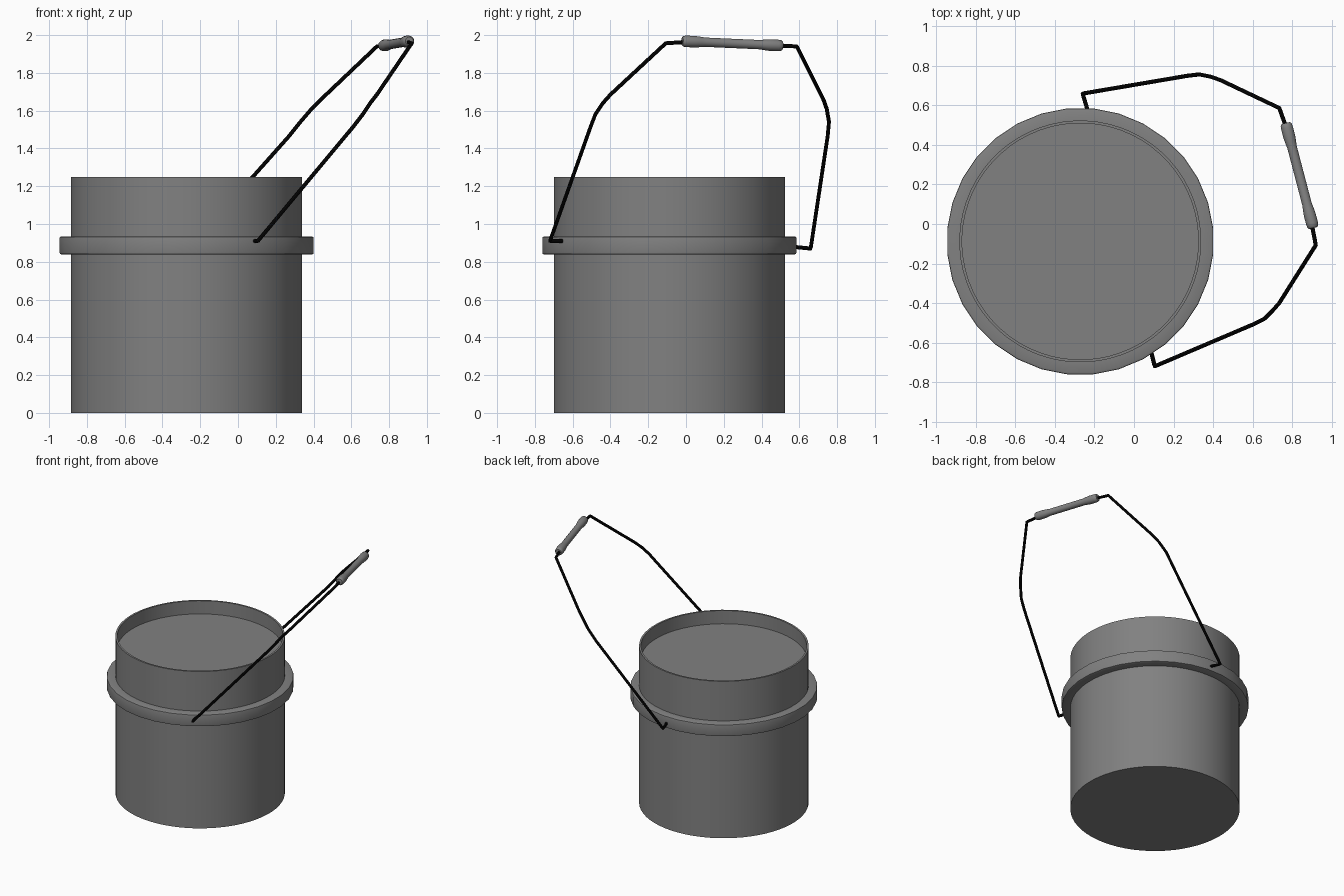
import bpy, bmesh, math
from mathutils import Vector

if "Cube" in bpy.data.objects:
    bpy.data.objects.remove(bpy.data.objects["Cube"], do_unlink=True)

CENTRE = Vector((-0.272, -0.088, 0))


def material(name, value):
    m = bpy.data.materials.new(name)
    m.use_nodes = True
    colour = (value, value, value, 1)
    m.diffuse_color = colour
    m.node_tree.nodes["Principled BSDF"].inputs["Base Color"].default_value = colour
    return m


grey = material("bucket grey", 0.22)
black = material("wire black", 0.002)


def finish(obj, mat):
    obj.data.materials.clear()
    obj.data.materials.append(mat)
    bpy.ops.object.select_all(action="DESELECT")
    obj.select_set(True)
    bpy.context.view_layer.objects.active = obj
    bpy.ops.object.shade_smooth_by_angle(angle=math.radians(35))


def lathe(name, profile, sides, mat, closed=False):
    """Spin (radius, height) points round z; open profiles get end caps."""
    bm = bmesh.new()
    rings = []
    for r, z in profile:
        ring = []
        for i in range(sides):
            a = math.tau * (i + 0.5) / sides
            ring.append(bm.verts.new((r * math.cos(a), r * math.sin(a), z)))
        rings.append(ring)
    pairs = list(zip(rings, rings[1:]))
    if closed:
        pairs.append((rings[-1], rings[0]))
    else:
        bm.faces.new(rings[0][::-1])
        bm.faces.new(rings[-1])
    for low, high in pairs:
        for i in range(sides):
            j = (i + 1) % sides
            bm.faces.new((low[i], low[j], high[j], high[i]))
    bmesh.ops.recalc_face_normals(bm, faces=bm.faces)
    mesh = bpy.data.meshes.new(name)
    bm.to_mesh(mesh)
    bm.free()
    obj = bpy.data.objects.new(name, mesh)
    bpy.context.collection.objects.link(obj)
    finish(obj, mat)
    return obj


def wire(name, points):
    """Thin tube along a path, with doubled points to keep corners full."""
    pts = [Vector(p) for p in points]
    path = [pts[0]]
    for a, b, c in zip(pts, pts[1:], pts[2:]):
        path += [b + (a - b).normalized() * 0.01, b, b + (c - b).normalized() * 0.01]
    path.append(pts[-1])
    curve = bpy.data.curves.new(name, "CURVE")
    curve.dimensions = "3D"
    curve.bevel_depth = 0.0105
    curve.bevel_resolution = 2
    curve.use_fill_caps = True
    spline = curve.splines.new("POLY")
    spline.points.add(len(path) - 1)
    for sp, p in zip(spline.points, path):
        sp.co = (*p, 1)
    obj = bpy.data.objects.new(name, curve)
    bpy.context.collection.objects.link(obj)
    bpy.ops.object.select_all(action="DESELECT")
    obj.select_set(True)
    bpy.context.view_layer.objects.active = obj
    bpy.ops.object.convert(target="MESH")
    finish(bpy.context.object, black)


# Bucket with a thin lip above its contents
body = lathe("bucket_body", [(0.612, 0), (0.612, 1.25), (0.598, 1.25), (0.598, 1.145)], 64, grey)
body.location = CENTRE

# Rounded collar
b = 0.012
collar = lathe("collar", [(0.606, 0.838), (0.676 - b, 0.838), (0.674, 0.842), (0.676, 0.838 + b),
                          (0.676, 0.935 - b), (0.674, 0.931), (0.676 - b, 0.935), (0.606, 0.935)],
               32, grey, closed=True)
collar.location = CENTRE

# Grip, thicker at both ends
grip_a, grip_b = Vector((0.907, -0.02, 1.968)), Vector((0.768, 0.51, 1.944))
axis = grip_b - grip_a
L = axis.length
half = [(0.022, 0), (0.029, 0.008), (0.031, 0.025), (0.031, 0.07), (0.028, 0.1), (0.025, 0.125)]
grip = lathe("grip", half + [(r, L - z) for r, z in reversed(half)], 16, grey)
grip.location = grip_a
grip.rotation_euler = axis.to_track_quat("Z", "Y").to_euler()

# Bent wire bail, one arm at each end of the grip
wire("front_bail_wire", [(0.08, -0.62, 0.91), (0.105, -0.72, 0.91), (0.61, -0.505, 1.515),
                         (0.66, -0.48, 1.58), (0.70, -0.44, 1.64), (0.735, -0.40, 1.685),
                         (0.92, -0.107, 1.957), grip_a + axis * 0.1])
wire("back_bail_wire", [(-0.23, 0.56, 0.88), (-0.26, 0.66, 0.87), (0.27, 0.75, 1.465),
                        (0.33, 0.757, 1.54), (0.39, 0.745, 1.61), (0.44, 0.727, 1.66),
                        (0.735, 0.587, 1.94), grip_b - axis * 0.1])
